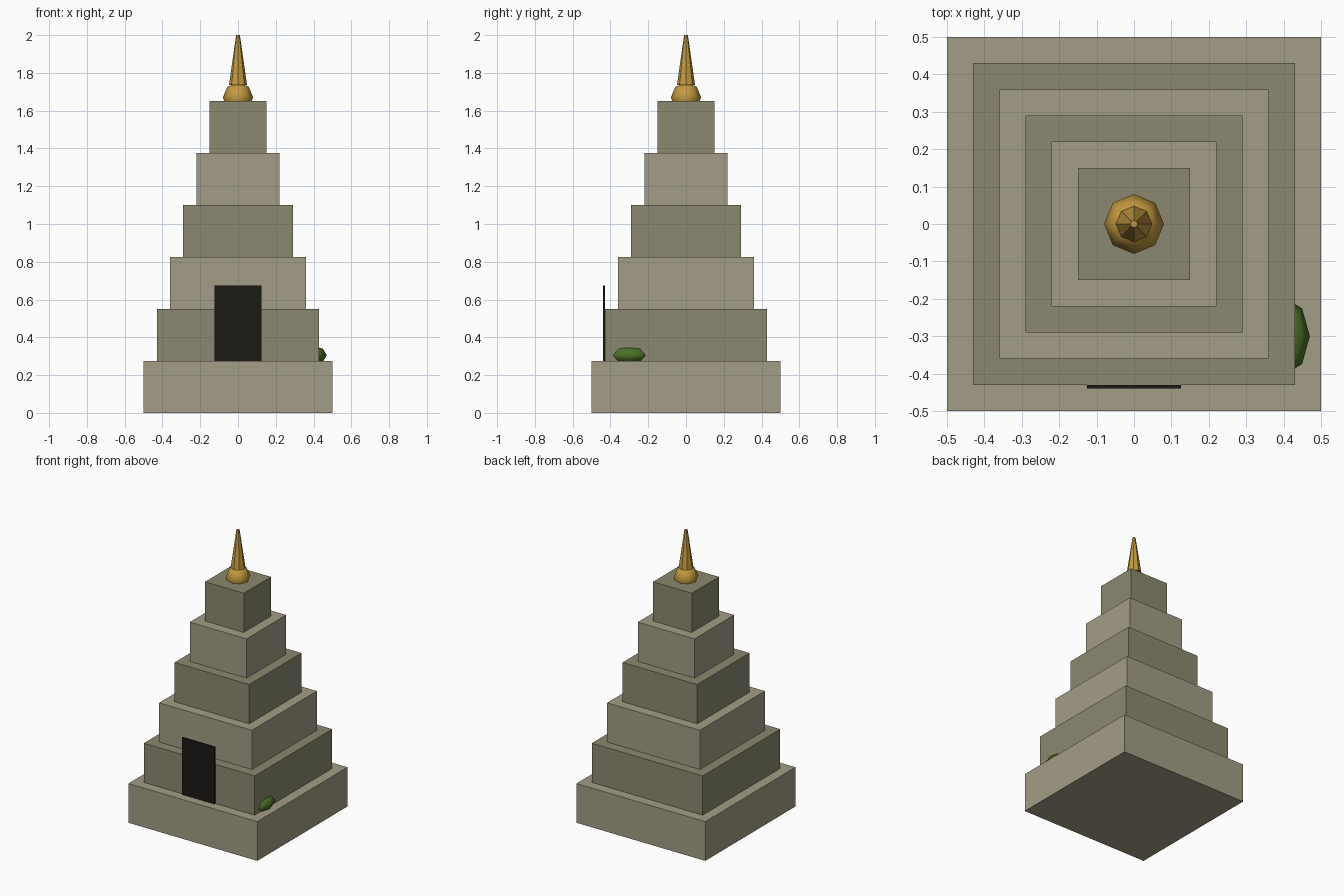
import bpy

if "Cube" in bpy.data.objects:
    bpy.data.objects.remove(bpy.data.objects["Cube"])


def material(name, rgb):
    m = bpy.data.materials.new(name)
    m.diffuse_color = (*rgb, 1)
    m.use_nodes = True
    m.node_tree.nodes["Principled BSDF"].inputs["Base Color"].default_value = m.diffuse_color
    return m


light_stone = material("light_stone", (0.37, 0.34, 0.24))
dark_stone = material("dark_stone", (0.26, 0.25, 0.16))
black = material("dark_opening", (0.012, 0.01, 0.008))
gold = material("gold", (0.55, 0.32, 0.05))
green = material("moss_green", (0.07, 0.16, 0.02))


def finish(name, mat):
    ob = bpy.context.object
    ob.name = name
    ob.data.materials.append(mat)
    return ob


def box(name, center, size, mat):
    bpy.ops.mesh.primitive_cube_add(size=1, location=center)
    bpy.context.object.scale = size
    return finish(name, mat)


def blob(name, center, radii, mat):
    bpy.ops.mesh.primitive_uv_sphere_add(segments=8, ring_count=4, radius=1, location=center)
    bpy.context.object.scale = radii
    bpy.ops.object.shade_smooth()
    return finish(name, mat)


# Stepped tower tiers
TIER = 0.275
for i in range(6):
    w = 1.0 - 0.14 * i
    box(f"tier_{i + 1}", (0, 0, TIER * (i + 0.5)), (w, w, TIER),
        dark_stone if i % 2 else light_stone)

# Doorway slab standing on the first terrace
box("doorway", (0, -0.435, TIER + 0.2), (0.25, 0.01, 0.4), black)

# Moss clump against the right wall
blob("moss_clump", (0.40, -0.30, 0.305), (0.07, 0.105, 0.049), green)

# Finial: bulb and faceted spire
blob("finial_bulb", (0, 0, 1.67), (0.08, 0.08, 0.08), gold)
bpy.ops.mesh.primitive_cone_add(vertices=8, radius1=0.048, radius2=0.01,
                                depth=0.265, location=(0, 0, 1.8675))
finish("finial_spire", gold)
